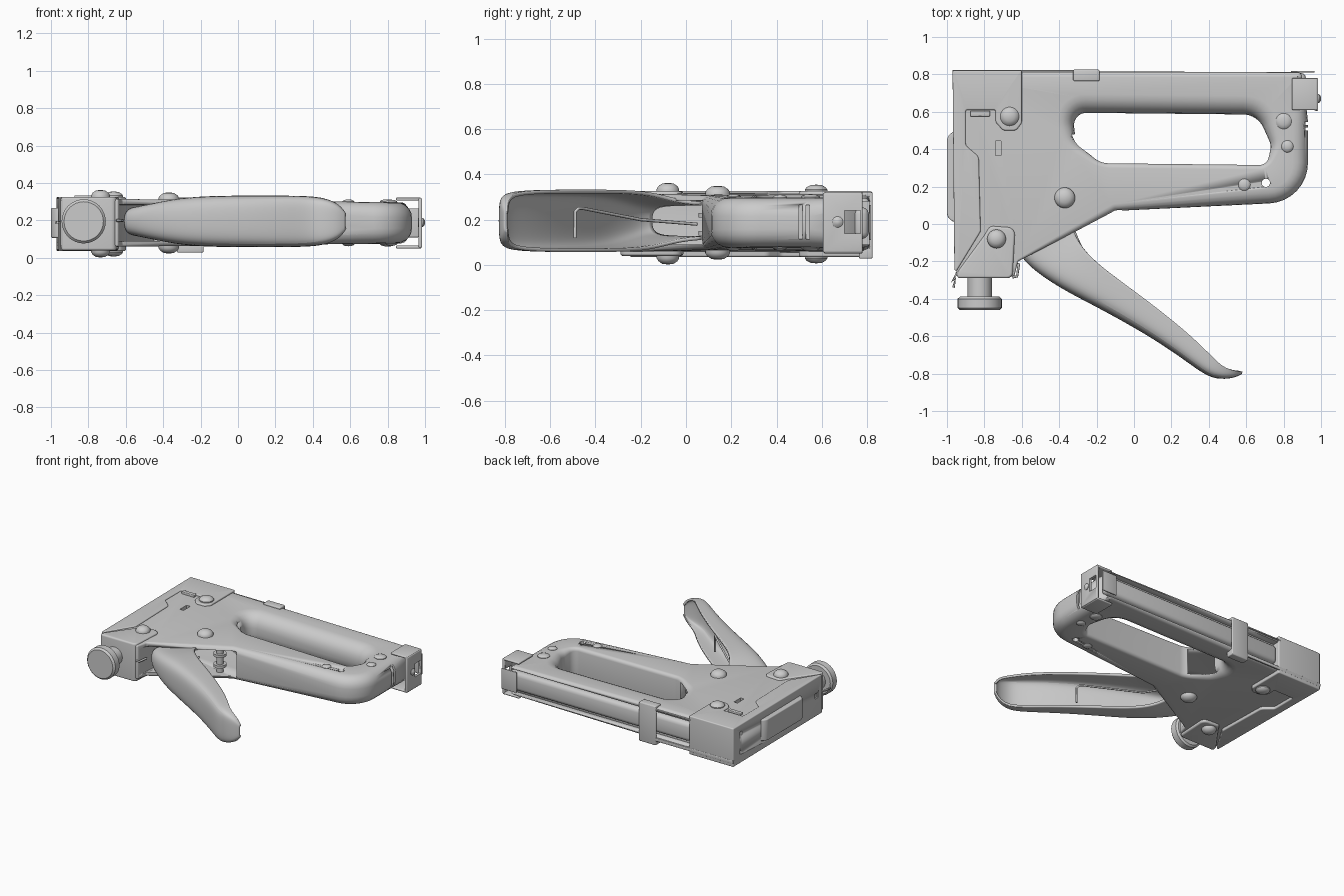
import bpy, bmesh, math
from mathutils import Vector, Matrix

if "Cube" in bpy.data.objects:
    bpy.data.objects.remove(bpy.data.objects["Cube"])

C = 0.187  # mid plane height


def finish(name, bm, angle=35):
    bmesh.ops.recalc_face_normals(bm, faces=bm.faces[:])
    me = bpy.data.meshes.new(name)
    bm.to_mesh(me)
    bm.free()
    ob = bpy.data.objects.new(name, me)
    bpy.context.collection.objects.link(ob)
    for o in bpy.context.selected_objects:
        o.select_set(False)
    ob.select_set(True)
    bpy.context.view_layer.objects.active = ob
    bpy.ops.object.shade_smooth_by_angle(angle=math.radians(angle))
    return ob


def rounded(pts, n=8):
    """Closed polygon of (x, y, corner radius) -> counter-clockwise outline."""
    out = []
    for i, (x, y, r) in enumerate(pts):
        p = Vector((x, y))
        a = Vector(pts[i - 1][:2]) - p
        b = Vector(pts[(i + 1) % len(pts)][:2]) - p
        if r == 0:
            out.append(p)
            continue
        half = a.angle(b) / 2
        t = min(r / math.tan(half), 0.48 * a.length, 0.48 * b.length)
        r = t * math.tan(half)
        c = p + (a.normalized() + b.normalized()).normalized() * r / math.sin(half)
        s, e = p + a.normalized() * t - c, p + b.normalized() * t - c
        turn = s.angle_signed(e)
        for k in range(n + 1):
            out.append(c + Matrix.Rotation(-turn * k / n, 2) @ s)
    area = sum(out[i - 1].cross(out[i]) for i in range(len(out)))
    return out if area > 0 else out[::-1]


def slab(name, outer, half, rad, hole=None, hole_rad=None, z=C):
    """Extruded outline with rounded rims; half height and rim radius vary by place."""
    bm = bmesh.new()
    caps = [[], []]
    for pts, rf, sign in ((outer, rad, -1), (hole, hole_rad, 1)):
        if not pts:
            continue
        rings = []
        n = len(pts)
        for side, k in [(-1, k) for k in range(-5, 1)] + [(1, k) for k in range(6)]:
            a = k / 5 * math.pi / 2
            ring = []
            for i, p in enumerate(pts):
                d0, d1 = (p - pts[i - 1]).normalized(), (pts[(i + 1) % n] - p).normalized()
                n0, n1 = Vector((d0.y, -d0.x)), Vector((d1.y, -d1.x))
                m = (n0 + n1) / max(0.3, 1 + n0.dot(n1))
                r, h = rf(p), half(p)
                q = p + m * sign * r * (1 - math.cos(a))
                ring.append(bm.verts.new((q.x, q.y, z + side * (h - r) + r * math.sin(a))))
            rings.append(ring)
        for r0, r1 in zip(rings, rings[1:]):
            for i in range(n):
                bm.faces.new((r0[i - 1], r0[i], r1[i], r1[i - 1]))
        for cap, ring in zip(caps, (rings[0], rings[-1])):
            cap += [bm.edges.get((ring[i - 1], ring[i])) for i in range(n)]
    for cap in caps:
        bmesh.ops.triangle_fill(bm, use_beauty=True, edges=cap)
    return finish(name, bm)


def boxes(name, items, bevel=0.005):
    """One object from several (min corner, max corner) boxes."""
    bm = bmesh.new()
    for lo, hi in items:
        lo, hi = Vector(lo), Vector(hi)
        m = Matrix.Translation((lo + hi) / 2) @ Matrix.Diagonal((*(hi - lo), 1))
        bmesh.ops.create_cube(bm, size=1, matrix=m)
    if bevel:
        bmesh.ops.bevel(bm, geom=bm.edges[:], offset=bevel, segments=3, profile=0.5, affect='EDGES')
    return finish(name, bm)


def lathe(name, prof, origin, rot=Matrix.Identity(4), seg=32):
    """Spin (radius, height) pairs round an axis."""
    bm = bmesh.new()
    vs = [bm.verts.new((r, 0, h)) for r, h in prof]
    es = [bm.edges.new(e) for e in zip(vs, vs[1:])]
    bmesh.ops.spin(bm, geom=vs + es, axis=(0, 0, 1), cent=(0, 0, 0), angle=math.tau, steps=seg)
    bmesh.ops.remove_doubles(bm, verts=bm.verts[:], dist=1e-5)
    bm.transform(Matrix.Translation(origin) @ rot)
    return finish(name, bm)


def wire(name, pts, r):
    cu = bpy.data.curves.new(name, 'CURVE')
    cu.dimensions = '3D'
    cu.bevel_depth, cu.bevel_resolution, cu.use_fill_caps = r, 2, True
    sp = cu.splines.new('POLY')
    sp.points.add(len(pts) - 1)
    for p, co in zip(sp.points, pts):
        p.co = (*co, 1)
    bpy.context.collection.objects.link(bpy.data.objects.new(name, cu))


def cut(ob, cutter):
    mod = ob.modifiers.new("cut", 'BOOLEAN')
    mod.operation, mod.object, mod.solver = 'DIFFERENCE', cutter, 'EXACT'
    cutter.hide_render = True
    bpy.context.view_layer.objects.active = ob
    bpy.ops.object.modifier_apply(modifier="cut")
    bpy.data.objects.remove(cutter)


def ramp(v, a, b):
    return max(0.0, min(1.0, (v - a) / (b - a)))


# main body with the grip opening
outline = rounded([(-.95, .815, .01), (.9, .815, .03), (.93, .55, .1), (.93, .12, .28), (-.1, .07, .03),
                   (-.62, -.2, .02), (-.64, -.28, .01), (-.95, -.28, .01)])
grip_hole = rounded([(-.33, .595, .08), (-.31, .44, .1), (-.18, .325, .12), (.71, .315, .05),
                     (.735, .42, .08), (.66, .585, .12)])
body = slab("body", outline, lambda p: .12 - .012 * p.x,
            lambda p: .03 if p.y > .75 else .012 + .068 * ramp(p.x, -.4, .4),
            grip_hole, lambda p: .025 + .075 * ramp(p.y, .33, .57))

# hollow front, magazine channel, slots and hanging hole
front = rounded([(-.64, -.32, 0), (-.02, 0, 0), (-.14, .2, 0), (-.25, .49, 0), (-.45, .46, 0), (-.6, .2, 0)])
cut(body, slab("front_cutter", front, lambda p: .097, lambda p: .001))
cut(body, boxes("channel_cutter", [((-.6, .765, .09), (.98, .86, .28))], 0))
cut(body, boxes("slot_cutter", [((-.74, .365, .29), (-.71, .445, .4)),
                                ((.9, .5, .115), (.96, .515, .265)), ((.9, .53, .115), (.96, .545, .265))], 0))
cut(body, lathe("hole_cutter", [(0, 0), (.022, 0), (.022, .5), (0, .5)], (.705, .22, -.05)))

# nose cover, lower bracket and embossed nose face
cover = rounded([(-.97, .822, .01), (-.6, .822, .01), (-.6, .54, .03), (-.63, .5, .03), (-.7, .5, .03),
                 (-.74, .545, .03), (-.74, .61, .01), (-.9, .61, .01), (-.9, .42, .03), (-.83, .36, .04),
                 (-.82, -.04, .03), (-.93, -.22, .02), (-.96, -.27, .01)], 4)
nose = slab("nose_cover", cover, lambda p: .145, lambda p: .008, z=.181)
cut(nose, boxes("nose_slot_cutter", [((-1, .72, .1), (-.95, .74, .13)), ((-1, .72, .24), (-.95, .74, .27)),
                                     ((-1, -.2, .17), (-.95, -.16, .21))], 0))
bracket = rounded([(-.95, -.29, .02), (-.65, -.29, .03), (-.635, -.02, .04), (-.77, -.01, .03),
                   (-.8, -.06, .03), (-.94, -.25, .02)], 4)
slab("lower_bracket", bracket, lambda p: .143, lambda p: .012, z=.183)
slab("nose_emboss", rounded([(-.94, 0, .05), (-1, .03, .05), (-1, .47, .05), (-.94, .51, .05)]),
     lambda p: .08, lambda p: .008)
boxes("nose_tab", [((-.875, .575, .31), (-.77, .605, .334))])

# adjustment knob
lathe("tension_knob", [(0, -.02), (.065, -.02), (.065, .105), (.105, .105), (.118, .117), (.118, .165),
                       (.105, .178), (0, .178)], (-.825, -.283, .195), Matrix.Rotation(math.pi / 2, 4, 'X'))
wire("retaining_hook_left", [(-.965, -.34, .19), (-.955, -.29, .19), (-.975, -.31, .19), (-.945, -.26, .19)], .007)
wire("retaining_hook_right", [(-.65, -.285, .2), (-.625, -.28, .2), (-.615, -.21, .2)], .007)

# rivets on both faces
for i, (x, y, r, top, bot, h) in enumerate([
        (-.665, .575, .05, .325, .037, .03), (-.735, -.08, .05, .325, .04, .038),
        (-.37, .14, .055, .31, .063, .04), (.8, .55, .042, .297, .077, .016),
        (.82, .415, .032, .295, .08, .016), (.59, .21, .032, .298, .076, .014)]):
    for side, z in ((1, top), (-1, bot)):
        lathe(f"rivet_{i}_{'top' if side > 0 else 'bottom'}",
              [(0, -.015), (r, -.015), (r, .25 * h), (.85 * r, .6 * h), (.5 * r, .92 * h), (0, h)],
              (x, y, z), Matrix.Diagonal((1, 1, side, 1)))

# pivot post inside the hollow front
lathe("pivot_post", [(0, 0), (.025, 0), (.025, .06), (.045, .06), (.045, .08), (.025, .08), (.025, .14),
                     (.045, .14), (.045, .16), (.025, .16), (.025, .23), (0, .23)], (-.22, .1, .07))

# magazine rail, strap and rear latch
rail = boxes("magazine_rail", [((-.6, .74, .115), (.92, .808, .255))], .03)
boxes("magazine_lips", [((-.97, .812, .06), (-.3, .823, .085)), ((-.62, .812, .29), (-.3, .823, .3)),
                        ((.84, .81, .11), (.965, .818, .265))], .003)
boxes("strap", [((-.325, .765, .3), (-.185, .824, .322)), ((-.325, .765, .028), (-.185, .824, .075)),
                ((-.325, .808, .03), (-.185, .825, .32))], .006)
latch = boxes("rear_latch", [((.965, .605, .055), (.985, .78, .318)), ((.845, .61, .306), (.98, .78, .322)),
                             ((.845, .61, .05), (.98, .78, .066))], .006)
cut(latch, boxes("latch_window_cutter", [((.95, .7, .14), (1.0, .77, .24))], 0))
lathe("latch_button", [(0, -.02), (.024, -.02), (.024, .006), (.012, .016), (0, .018)], (.983, .67, .19),
      Matrix.Rotation(math.pi / 2, 4, 'Y'))

# squeeze lever: channel section lofted along outer edge, inner edge and half width
stations = [(-.6, -.15, -.36, .1, .075), (-.56, -.215, -.335, -.02, .082), (-.39, -.335, -.28, -.13, .115),
            (-.2, -.43, -.17, -.235, .128), (.07, -.58, .04, -.385, .13), (.25, -.7, .27, -.565, .13),
            (.37, -.79, .4, -.69, .126), (.44, -.822, .47, -.765, .115), (.53, -.818, .54, -.785, .085),
            (.572, -.795, .573, -.787, .035)]
section = [(0, 1), (.3, 1), (.6, .99), (.88, .92), (1, .6), (1.02, 0)]
section += [(d, -w) for d, w in section[-2::-1]]
bm = bmesh.new()
prev = None
for ox, oy, ix, iy, hw in stations:
    row = [bm.verts.new((ix + (ox - ix) * d, iy + (oy - iy) * d, .195 + w * hw)) for d, w in section]
    if prev:
        for k in range(len(row) - 1):
            bm.faces.new((prev[k], prev[k + 1], row[k + 1], row[k]))
    prev = row
lever = finish("squeeze_lever", bm, 50)
sub = lever.modifiers.new("smooth", 'SUBSURF')
sub.levels = sub.render_levels = 2
thick = lever.modifiers.new("sheet", 'SOLIDIFY')
thick.thickness, thick.offset = .016, 0

# return spring lying in the lever channel
wire("return_spring", [(.1, -.49, .12), (.1, -.49, .235), (.09, -.475, .25), (.07, -.455, .25),
                       (-.25, -.2, .2), (-.36, .05, .18)], .007)
